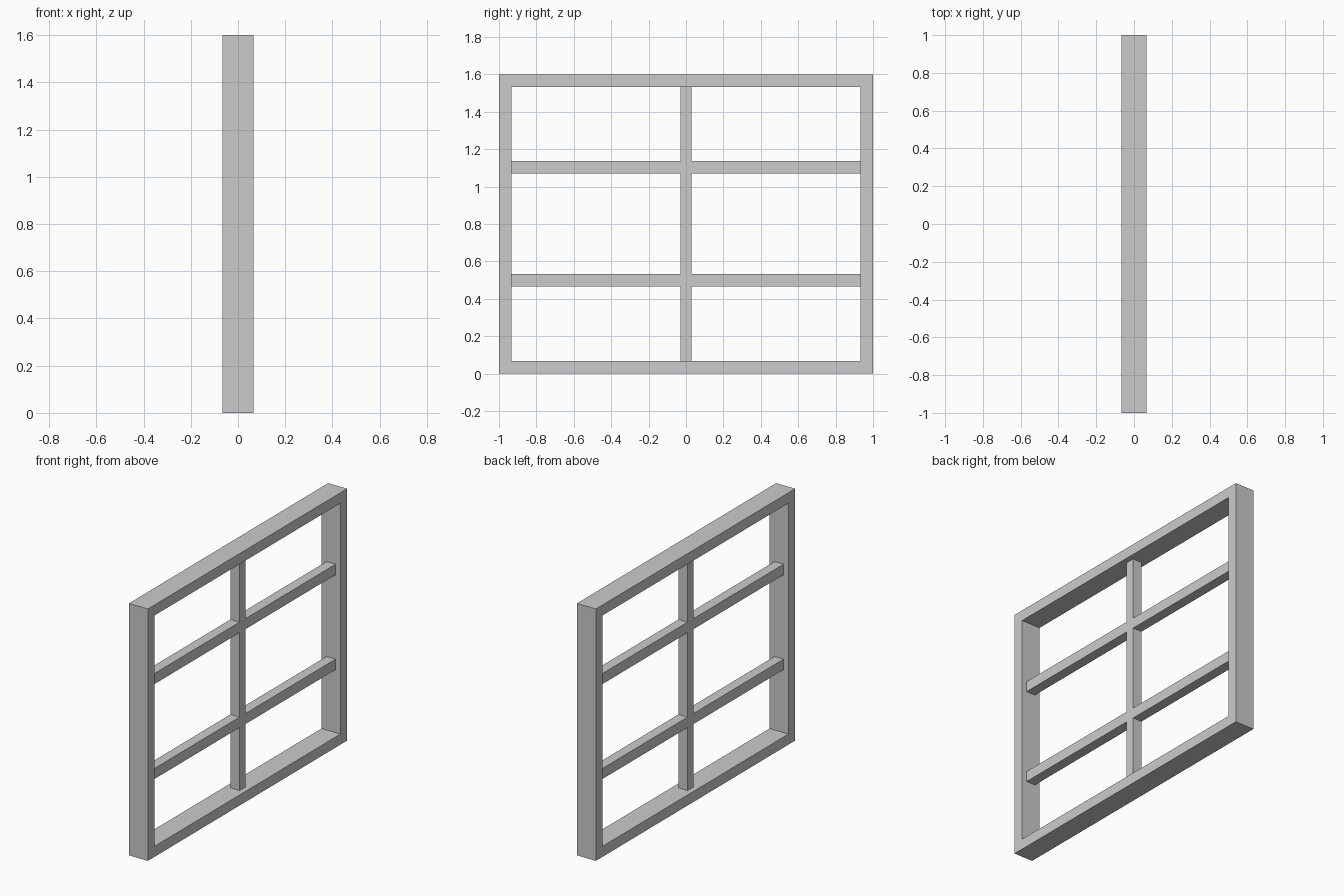
import bpy, bmesh

if "Cube" in bpy.data.objects:
    bpy.data.objects.remove(bpy.data.objects["Cube"])

W, H, D = 2.0, 1.6, 0.133      # overall width (y), height (z), depth (x)
T = 0.067                      # frame and bar thickness
MULLION = 0.06                 # upright bar width
BAR_D = 0.064                  # bar depth
BAR_Z = (0.5, 1.103)           # crossbar heights


def prism(name, outline_faces, depth):
    """Extrude a flat pattern of (y, z) rectangles on a shared grid along x."""
    bm = bmesh.new()
    for y0, y1, z0, z1 in outline_faces:
        bm.faces.new([bm.verts.new((-depth / 2, y, z))
                      for y, z in ((y0, z0), (y1, z0), (y1, z1), (y0, z1))])
    bmesh.ops.remove_doubles(bm, verts=bm.verts, dist=1e-5)
    ext = bmesh.ops.extrude_face_region(bm, geom=bm.faces[:], use_keep_orig=True)
    new_verts = [g for g in ext["geom"] if isinstance(g, bmesh.types.BMVert)]
    bmesh.ops.translate(bm, verts=new_verts, vec=(depth, 0, 0))
    bmesh.ops.recalc_face_normals(bm, faces=bm.faces)
    mesh = bpy.data.meshes.new(name)
    bm.to_mesh(mesh)
    bm.free()
    obj = bpy.data.objects.new(name, mesh)
    bpy.context.collection.objects.link(obj)
    return obj


def cells(ys, zs, keep):
    """Grid cells (column i, row j) for which keep(i, j) is true."""
    return [(ys[i], ys[i + 1], zs[j], zs[j + 1])
            for i in range(len(ys) - 1) for j in range(len(zs) - 1) if keep(i, j)]


# Outer frame: a 3 x 3 grid without its middle
inner = W / 2 - T
prism("window_frame",
      cells((-W / 2, -inner, inner, W / 2), (0, T, H - T, H),
            lambda i, j: (i, j) != (1, 1)), D)

# Glazing bars: upright mullion crossed by two flush crossbars
zs = [T] + [z + s * T / 2 for z in BAR_Z for s in (-1, 1)] + [H - T]
prism("glazing_bars",
      cells((-inner, -MULLION / 2, MULLION / 2, inner), zs,
            lambda i, j: i == 1 or j % 2 == 1), BAR_D)
